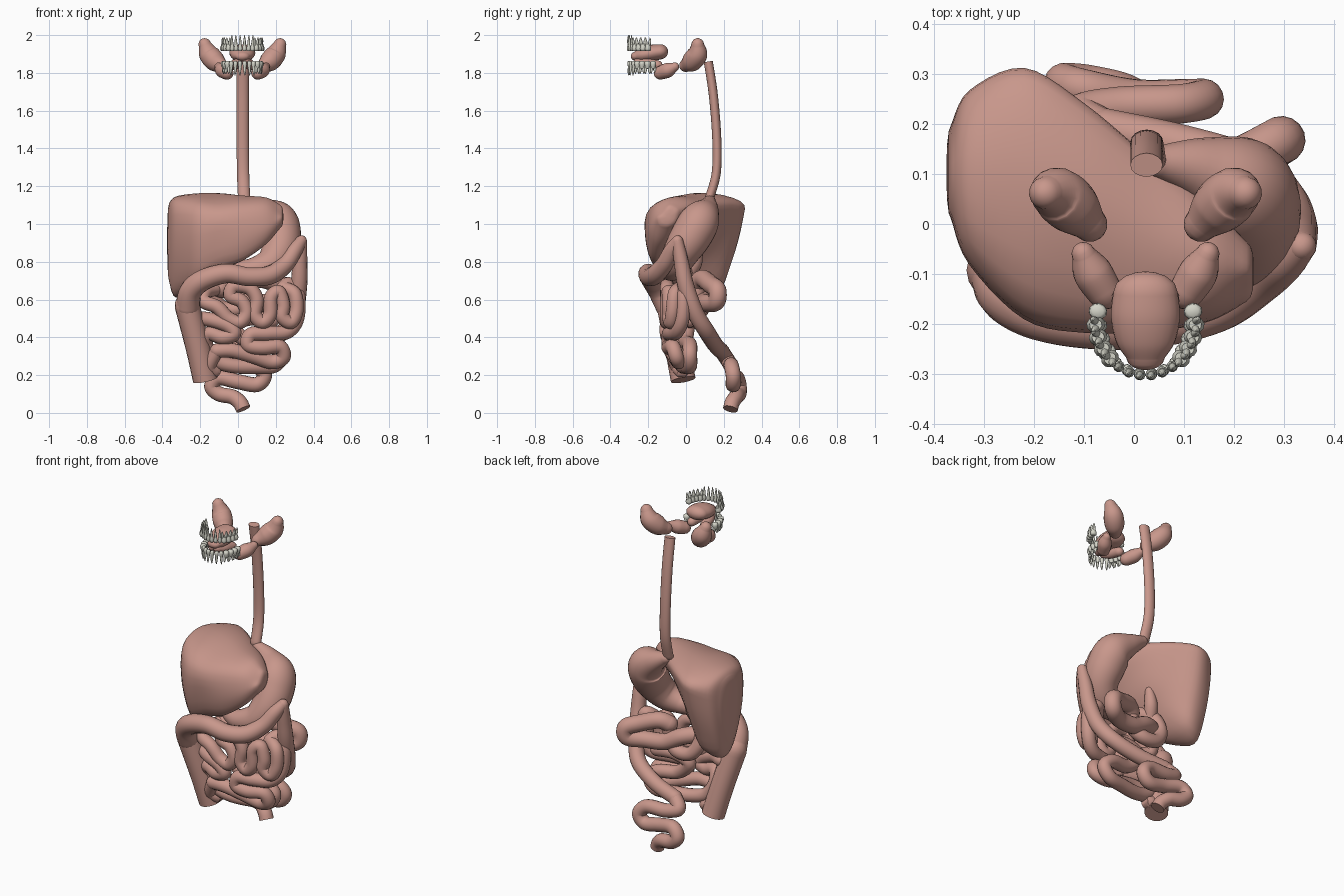
import bpy, bmesh, math
from mathutils import Vector

def material(name, col):
    m = bpy.data.materials.new(name)
    m.diffuse_color = (*col, 1)
    return m

FLESH = material("flesh", (0.58, 0.31, 0.26))
ENAMEL = material("enamel", (0.66, 0.66, 0.58))
CX = 0.023  # symmetry plane of the mouth

def spline(pts, n, closed=False):
    """Catmull-Rom samples through pts (vectors of any size)."""
    pts = [Vector(p) for p in pts]
    k = len(pts)
    get = (lambda i: pts[i % k]) if closed else (lambda i: pts[max(0, min(k - 1, i))])
    out = []
    for i in range(k if closed else k - 1):
        a, b, c, d = (get(i + j) for j in (-1, 0, 1, 2))
        for s in range(n):
            t = s / n
            out.append(0.5 * (2 * b + (c - a) * t + (2 * a - 5 * b + 4 * c - d) * t * t
                              + (3 * b - a - 3 * c + d) * t ** 3))
    if not closed:
        out.append(pts[-1])
    return out

def loft(name, rings, mat=FLESH):
    bm = bmesh.new()
    rows = [[bm.verts.new(p) for p in r] for r in rings]
    n = len(rows[0])
    for a, b in zip(rows, rows[1:]):
        for i in range(n):
            bm.faces.new((a[i], a[(i + 1) % n], b[(i + 1) % n], b[i]))
    bm.faces.new(rows[0])
    bm.faces.new(rows[-1])
    bmesh.ops.recalc_face_normals(bm, faces=bm.faces)
    me = bpy.data.meshes.new(name)
    bm.to_mesh(me)
    bm.free()
    me.materials.append(mat)
    ob = bpy.data.objects.new(name, me)
    bpy.context.collection.objects.link(ob)
    return ob

def tube(name, pts, r=None, wide=1.0, round_start=True, round_end=True, n=7, sides=16, mat=FLESH):
    """Tube along a smooth path; points are (x,y,z) with r given, or (x,y,z,radius)."""
    s = spline([(*p, r) if r else p for p in pts], n)
    path = [(p.xyz, p[3]) for p in s]
    tans = [(path[min(i + 1, len(path) - 1)][0] - path[max(i - 1, 0)][0]).normalized()
            for i in range(len(path))]
    st = [(p, q, t) for (p, q), t in zip(path, tans)]
    caps = [math.radians(a) for a in (25, 50, 70, 84)]
    if round_start:
        p, q, t = st[0]
        st = [(p - t * q * math.sin(a), q * math.cos(a), t) for a in reversed(caps)] + st
    if round_end:
        p, q, t = st[-1]
        st += [(p + t * q * math.sin(a), q * math.cos(a), t) for a in caps]
    t0 = st[0][2]
    u = Vector((1, 0, 0)) if abs(t0.x) < 0.9 else Vector((0, 1, 0))
    rings = []
    for p, q, t in st:
        u = (u - t * u.dot(t)).normalized()
        v = t.cross(u)
        rings.append([p + q * (wide * math.cos(a) * u + math.sin(a) * v)
                      for a in (2 * math.pi * i / sides for i in range(sides))])
    return loft(name, rings, mat)

def flip(pts):
    return [(2 * CX - p[0], *p[1:]) for p in pts]

# Liver: (y, z) outlines at successive x stations, closed by small end rings
liver = [
    (-.365, [(.02, 1.06), (.1, 1.11), (.18, 1.07), (.2, .96), (.16, .8), (.1, .7), (.05, .74), (.01, .9)]),
    (-.33, [(-.06, 1.09), (.1, 1.145), (.25, 1.1), (.26, .98), (.22, .79), (.14, .62), (.02, .66), (-.07, .88)]),
    (-.22, [(-.16, 1.09), (.08, 1.162), (.29, 1.12), (.3, 1.02), (.235, .8), (.15, .66), (-.09, .68), (-.18, .88)]),
    (-.1, [(-.19, 1.08), (.03, 1.162), (.22, 1.13), (.23, 1.05), (.15, .88), (.03, .79), (-.15, .76), (-.21, .92)]),
    (.03, [(-.185, 1.09), (-.03, 1.15), (.12, 1.12), (.12, 1.05), (.05, .95), (-.06, .86), (-.17, .81), (-.215, .94)]),
    (.15, [(-.165, 1.09), (-.07, 1.14), (.03, 1.11), (.03, 1.05), (-.02, .98), (-.1, .91), (-.165, .9), (-.195, .98)]),
    (.225, [(-.13, 1.06), (-.09, 1.1), (-.04, 1.08), (-.04, 1.04), (-.06, 1.0), (-.1, .98), (-.14, .99), (-.155, 1.03)]),
]
outlines = [[(x, *p) for p in spline(o, 4, True)] for x, o in liver]
columns = [spline([o[i] for o in outlines], 5) for i in range(len(outlines[0]))]
rings = [[c[j] for c in columns] for j in range(len(columns[0]))]

def end_rings(ring, dx):
    mid = sum(ring, Vector((0, 0, 0))) / len(ring)
    return [[mid + (p - mid) * f + Vector((dx * h, 0, 0)) for p in ring]
            for f, h in ((.85, .55), (.6, .85), (.25, 1))]

loft("liver", end_rings(rings[0], -.01)[::-1] + rings + end_rings(rings[-1], .015))

# Gallbladder
tube("gallbladder", [(-.06, .06, .88, .025), (-.08, .05, .8, .037), (-.1, .02, .74, .037)])

# Oesophagus
tube("oesophagus", [(.025, .118, 1.86), (.025, .145, 1.68), (.025, .163, 1.45), (.027, .16, 1.27),
                    (.032, .125, 1.14)], .024, wide=1.35, round_start=False)

# Stomach
tube("stomach", [(.05, .125, 1.12, .033), (.13, .11, 1.075, .065), (.205, .075, 1.02, .104), (.226, .03, .94, .108),
                 (.22, -.02, .86, .098), (.17, -.06, .79, .083), (.08, -.08, .76, .062),
                 (.0, -.06, .76, .047), (-.06, -.02, .76, .037)], sides=24)

# Duodenum
tube("duodenum", [(-.05, -.02, .76), (-.12, .03, .73), (-.14, .06, .64), (-.09, .08, .56), (.0, .08, .55),
                  (.06, .06, .6), (.07, .06, .69)], .04)

# Large intestine
tube("ascending_colon", [(-.173, -.015, .175), (-.21, -.045, .34), (-.27, -.09, .57)], .066,
     round_start=False)
tube("transverse_colon", [(-.265, -.095, .56, .064), (-.25, -.14, .645, .06), (-.18, -.18, .705, .056),
                          (-.06, -.2, .738, .052), (.06, -.195, .72, .05), (.17, -.165, .73, .05),
                          (.25, -.115, .785, .046), (.3, -.075, .86, .042), (.335, -.045, .91, .03)])
tube("descending_colon", [(.335, -.045, .91, .03), (.328, -.025, .8, .039), (.322, -.0, .67, .044),
                          (.3, .05, .53, .044), (.24, .11, .43, .044), (.1, .155, .36, .043),
                          (-.06, .19, .325, .042)])
tube("sigmoid_colon", [(-.06, .19, .325), (-.105, .22, .28), (-.03, .235, .255), (.09, .24, .25),
                       (.14, .25, .2), (.1, .25, .15), (0, .25, .165), (-.1, .27, .185), (-.14, .282, .14),
                       (-.1, .28, .1), (-.03, .265, .085), (.01, .245, .055), (.028, .235, .02)], .04,
     round_end=False)

# Small intestine, rear loops then front coils then lower coils
tube("small_intestine_rear", [(.07, .06, .69), (.12, .09, .71), (.22, .13, .68), (.288, .165, .65), (.283, .16, .59),
                              (.2, .11, .58), (.08, .09, .59), (-.02, .07, .64), (-.1, .03, .66)], .048)
tube("small_intestine_upper", [(-.1, .03, .66), (-.17, -.04, .64), (-.18, -.08, .59), (-.11, -.1, .56), (-.05, -.1, .5),
                               (.01, -.1, .48), (.045, -.1, .53), (.02, -.1, .59), (-.04, -.1, .62),
                               (-.02, -.1, .67), (.06, -.1, .66), (.1, -.1, .6), (.09, -.1, .52),
                               (.13, -.1, .48), (.17, -.1, .52), (.175, -.1, .61), (.215, -.09, .64),
                               (.24, -.09, .57), (.235, -.09, .51), (.28, -.08, .48), (.31, -.07, .54),
                               (.3, -.06, .63), (.24, -.03, .66)], .037)
tube("small_intestine_middle", [(.24, -.03, .66), (.27, .0, .68), (.315, -.01, .63), (.312, -.02, .5),
                                (.26, -.05, .43), (.16, -.08, .42), (.07, -.09, .415), (.055, -.09, .36),
                                (.13, -.09, .345), (.22, -.07, .35), (.24, -.05, .295), (.18, -.04, .27),
                                (.08, -.06, .3), (-.03, -.08, .33), (-.11, -.08, .33)], .039)
tube("small_intestine_lower", [(-.2, -.05, .5), (-.13, -.09, .49), (-.05, -.1, .46), (-.02, -.1, .42),
                               (-.08, -.09, .4), (-.15, -.07, .42), (-.17, -.04, .36), (-.12, -.03, .28),
                               (-.03, -.02, .25), (.08, .0, .245), (.19, .02, .25), (.23, .02, .31),
                               (.17, .02, .36), (.05, .0, .38), (-.03, .01, .46), (.06, .02, .5),
                               (.18, .02, .49)], .039)
tube("ileum_end", [(-.11, -.08, .33), (-.15, -.05, .25), (-.12, -.02, .22), (-.18, -.02, .25)], .036)

# Tongue, narrowing and dropping towards the tip
tube("tongue", [(CX, -.135, 1.912, .04), (CX, -.185, 1.905, .043), (CX, -.235, 1.895, .037),
                (CX, -.268, 1.888, .024)], wide=1.6, sides=24)

# Salivary glands, mirrored
glands = {
    "parotid_gland": [(.135, -.0, 1.84, .036), (.165, .03, 1.86, .054), (.2, .06, 1.9, .054),
                      (.222, .062, 1.95, .034)],
    "submandibular_gland": [(.147, -.06, 1.832, .024), (.13, -.095, 1.815, .039), (.105, -.135, 1.8, .036)],
    "sublingual_gland": [(.065, -.15, 1.84, .026), (.055, -.21, 1.85, .028), (.04, -.255, 1.86, .022)],
}
for name, pts in glands.items():
    tube("left_" + name, pts)
    tube("right_" + name, flip(pts))

# Teeth: crowns and tapering roots around two arches
def tooth_row(name, z, up, rx, ry, sweep, molar_root, front_root, count=14):
    for i in range(count):
        a = math.radians(sweep * (2 * i / (count - 1) - 1))
        c = Vector((CX + rx * math.sin(a), -.19 - ry * math.cos(a), z))
        out = Vector((math.sin(a), -math.cos(a), 0))
        side = Vector((math.cos(a), math.sin(a), 0))
        molar = abs(i - (count - 1) / 2) > 3
        w, d = (.016, .018) if molar else (.011, .011)
        prof = [(0, .6), (.004, .95), (.016, 1.05), (.03, .8), (.038, .7)]
        rings = [[c + Vector((0, 0, up * h)) + f * (w * math.cos(t) * side + d * math.sin(t) * out)
                  for t in (2 * math.pi * k / 10 for k in range(10))] for h, f in prof]
        loft(f"{name}_crown_{i}", rings, ENAMEL)
        length = molar_root if molar else front_root
        for s in ((-1, 1) if molar else (0,)):
            b = c + side * s * .007
            tip = b + side * s * .004 + out * .004
            tube(f"{name}_root_{i}_{s}", [(b.x, b.y, z + up * .03, .008),
                 (tip.x, tip.y, z + up * .055, .0065), (tip.x, tip.y, z + up * length, .002)],
                 n=3, sides=8, mat=ENAMEL)

tooth_row("upper_tooth", 1.915, 1, .1, .112, 84, .07, .083)
tooth_row("lower_tooth", 1.862, -1, .096, .11, 98, .065, .075)

# Smooth shading with crisp cut ends
bpy.ops.object.select_all(action='SELECT')
bpy.context.view_layer.objects.active = bpy.context.selected_objects[0]
bpy.ops.object.shade_smooth_by_angle(angle=math.radians(50))
